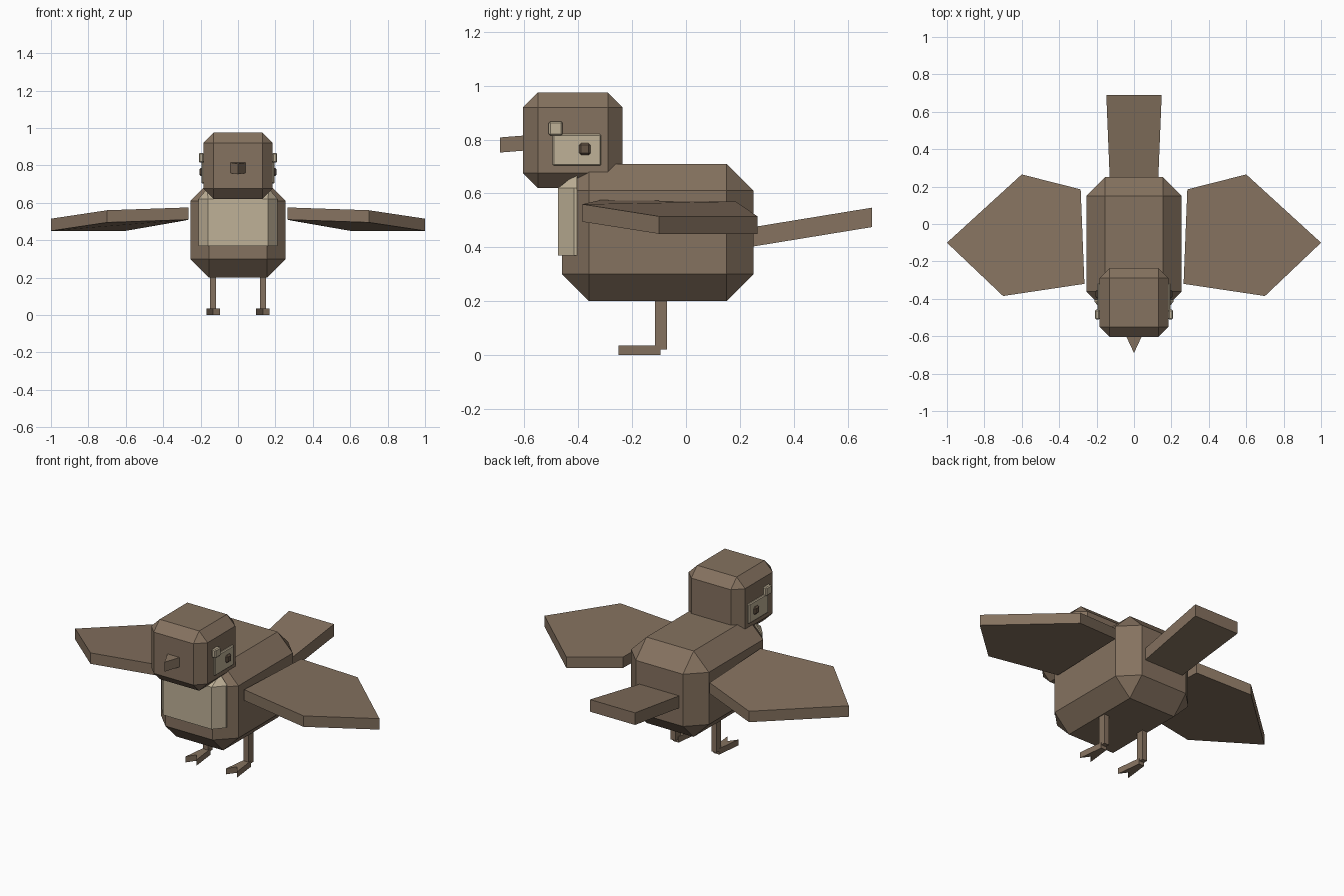
import bpy, bmesh
from mathutils import Vector

if "Cube" in bpy.data.objects:
    bpy.data.objects.remove(bpy.data.objects["Cube"])


def material(name, rgb):
    m = bpy.data.materials.new(name)
    m.diffuse_color = (*rgb, 1)
    m.use_nodes = True
    m.node_tree.nodes["Principled BSDF"].inputs["Base Color"].default_value = m.diffuse_color
    return m


BROWN = material("feather brown", (0.235, 0.168, 0.115))
CREAM = material("pale cream", (0.52, 0.44, 0.31))
DARK = material("eye brown", (0.13, 0.09, 0.06))


def finish(name, bm, mat):
    bmesh.ops.recalc_face_normals(bm, faces=bm.faces)
    me = bpy.data.meshes.new(name)
    bm.to_mesh(me)
    bm.free()
    me.materials.append(mat)
    ob = bpy.data.objects.new(name, me)
    bpy.context.collection.objects.link(ob)
    return ob


def box(name, lo, hi, mat, chamfer=0):
    """Box between two corners, with flat chamfered edges."""
    bm = bmesh.new()
    bmesh.ops.create_cube(bm, size=1)
    lo, hi = Vector(lo), Vector(hi)
    for v in bm.verts:
        v.co = (lo + hi) / 2 + v.co * (hi - lo)
    if chamfer:
        bmesh.ops.bevel(bm, geom=bm.edges[:], offset=chamfer, segments=1,
                        affect='EDGES', profile=0.5)
    return finish(name, bm, mat)


def slab(name, tops, thick, mat):
    """Vertical-sided plate below an outline of top points."""
    bm = bmesh.new()
    up = [bm.verts.new(p) for p in tops]
    dn = [bm.verts.new((p[0], p[1], p[2] - thick)) for p in tops]
    bm.faces.new(up)
    bm.faces.new(dn[::-1])
    n = len(tops)
    for i in range(n):
        j = (i + 1) % n
        bm.faces.new((up[i], dn[i], dn[j], up[j]))
    return finish(name, bm, mat)


def hull(name, pts, mat):
    bm = bmesh.new()
    vs = [bm.verts.new(p) for p in pts]
    bmesh.ops.convex_hull(bm, input=vs)
    bmesh.ops.dissolve_limit(bm, angle_limit=0.02, verts=bm.verts[:], edges=bm.edges[:])
    return finish(name, bm, mat)


# Body and head
box("body", (-0.255, -0.46, 0.2), (0.255, 0.25, 0.71), BROWN, 0.1)
box("head", (-0.185, -0.605, 0.62), (0.185, -0.235, 0.975), BROWN, 0.055)

# Breast patch wrapping the front chamfers
patch = []
for s in (-1, 1):
    for z in (0.37, 0.62):
        patch += [(s * 0.16, -0.475, z), (s * 0.212, -0.415, z), (s * 0.212, -0.405, z)]
    patch += [(s * 0.165, -0.405, 0.675)]
hull("breast_patch", patch, CREAM)

# Beak and tail
slab("beak", [(0, -0.69, 0.808), (0.042, -0.6, 0.815), (-0.042, -0.6, 0.815)], 0.056, BROWN)
slab("tail", [(-0.128, 0.2, 0.467), (0.128, 0.2, 0.467),
              (0.148, 0.69, 0.547), (-0.148, 0.69, 0.547)], 0.072, BROWN)

# Paired parts
for side, s in (("left", 1), ("right", -1)):
    slab(side + "_wing", [(s * 0.265, -0.32, 0.575), (s * 0.7, -0.385, 0.56),
                          (s * 1.0, -0.1, 0.515), (s * 0.6, 0.265, 0.515),
                          (s * 0.285, 0.185, 0.57)], 0.065, BROWN)
    box(side + "_leg", (s * 0.134 - 0.016, -0.115, 0.02),
        (s * 0.134 + 0.016, -0.07, 0.22), BROWN)
    # Foot with a forked front
    slab(side + "_foot", [(s * 0.133 + x, y, 0.035) for x, y in
                          ((-0.018, -0.095), (-0.036, -0.25), (0, -0.2),
                           (0.036, -0.25), (0.018, -0.095))], 0.035, BROWN)
    # Face markings
    box(side + "_cheek", (s * 0.188 - 0.008, -0.495, 0.703),
        (s * 0.188 + 0.008, -0.315, 0.82), CREAM, 0.005)
    box(side + "_eye", (s * 0.195 - 0.012, -0.397, 0.742),
        (s * 0.195 + 0.012, -0.354, 0.787), DARK, 0.008)
    box(side + "_brow_spot", (s * 0.196 - 0.013, -0.51, 0.815),
        (s * 0.196 + 0.013, -0.458, 0.867), CREAM, 0.006)
